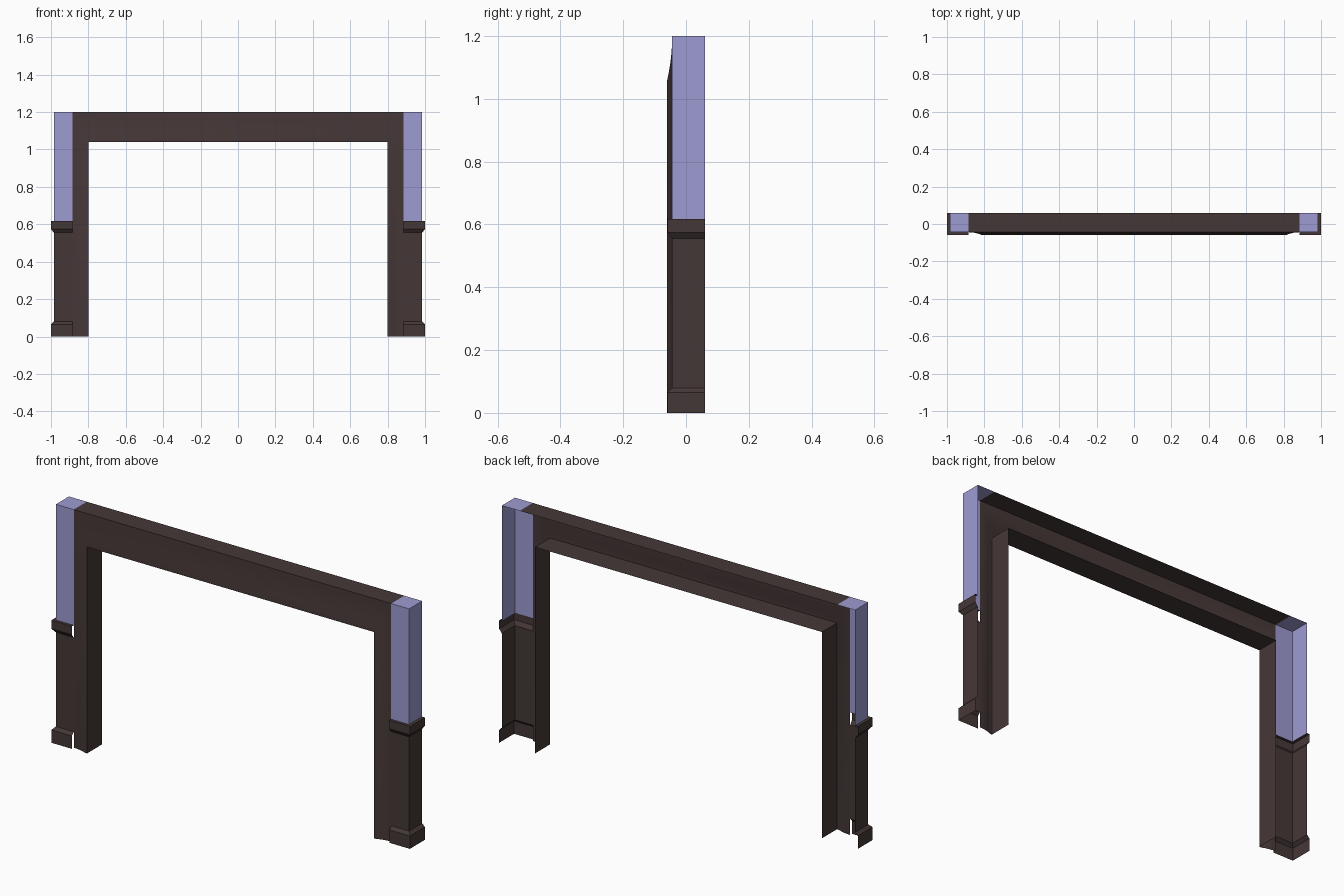
import bpy

cube = bpy.data.objects.get("Cube")
if cube:
    bpy.data.objects.remove(cube)


def material(name, rgb):
    mat = bpy.data.materials.new(name)
    mat.use_nodes = True
    mat.diffuse_color = (*rgb, 1)
    bsdf = next(n for n in mat.node_tree.nodes if n.type == 'BSDF_PRINCIPLED')
    bsdf.inputs["Base Color"].default_value = (*rgb, 1)
    return mat


brown = material("dark brown", (0.06, 0.039, 0.038))
lilac = material("lilac blue", (0.34, 0.33, 0.64))


def sheet(name, rows, mat, mirror=False):
    """Skin a grid of points: each row is one station of a sweep."""
    n = len(rows[0])
    verts = [p for row in rows for p in row]
    faces = [(i * n + j, i * n + j + 1, (i + 1) * n + j + 1, (i + 1) * n + j)
             for i in range(len(rows) - 1) for j in range(n - 1)]
    mesh = bpy.data.meshes.new(name)
    mesh.from_pydata(verts, [], faces)
    mesh.materials.append(mat)
    obj = bpy.data.objects.new(name, mesh)
    bpy.context.collection.objects.link(obj)
    if mirror:
        obj.modifiers.new("Mirror", 'MIRROR')
    bpy.ops.object.select_all(action='DESELECT')
    obj.select_set(True)
    bpy.context.view_layer.objects.active = obj
    bpy.ops.object.shade_smooth_by_angle(angle=0.5)
    return obj


INNER, SEAM, OUTER = 0.80, 0.885, 0.985
SOFFIT, TOP = 1.04, 1.2
FRONT, FACE, BACK = -0.06, -0.044, 0.06

# Portal frame: hollow moulding (outward fraction, depth) swept round the opening
profile = [(0, BACK), (0, FRONT), (0.12, FRONT)]
for k in range(1, 6):
    t = k / 5
    profile.append((0.12 + 0.88 * t, FRONT + (FACE - FRONT) * (1 - (1 - t) ** 2)))


def station(side, raised):
    return [(side * (INNER + (SEAM - INNER) * d), y,
             SOFFIT + (TOP - SOFFIT) * d if raised else 0) for d, y in profile]


sheet("portal_frame", [station(-1, False), station(-1, True),
                       station(1, True), station(1, False)], brown)

# Cover along the top of the beam
sheet("beam_top", [[(-SEAM, FACE, TOP), (SEAM, FACE, TOP)],
                   [(-SEAM, BACK, TOP), (SEAM, BACK, TOP)]], brown)


# Side posts: L-shaped shells, open at the back, projecting by a set amount
def ell(out, z):
    return [(SEAM, FACE - out, z), (OUTER + out, FACE - out, z), (OUTER + out, BACK, z)]


STEP, CAP = 0.015, 0.617
sheet("post_base", [ell(o, z) for o, z in
                    [(STEP, 0), (STEP, 0.065), (0, 0.08), (0, 0.555),
                     (STEP, 0.575), (STEP, CAP), (0, CAP)]], brown, True)
sheet("post_upper", [ell(0, CAP), ell(0, TOP)], lilac, True)
sheet("post_top", [[(SEAM, FACE, TOP), (OUTER, FACE, TOP)],
                   [(SEAM, BACK, TOP), (OUTER, BACK, TOP)]], lilac, True)
